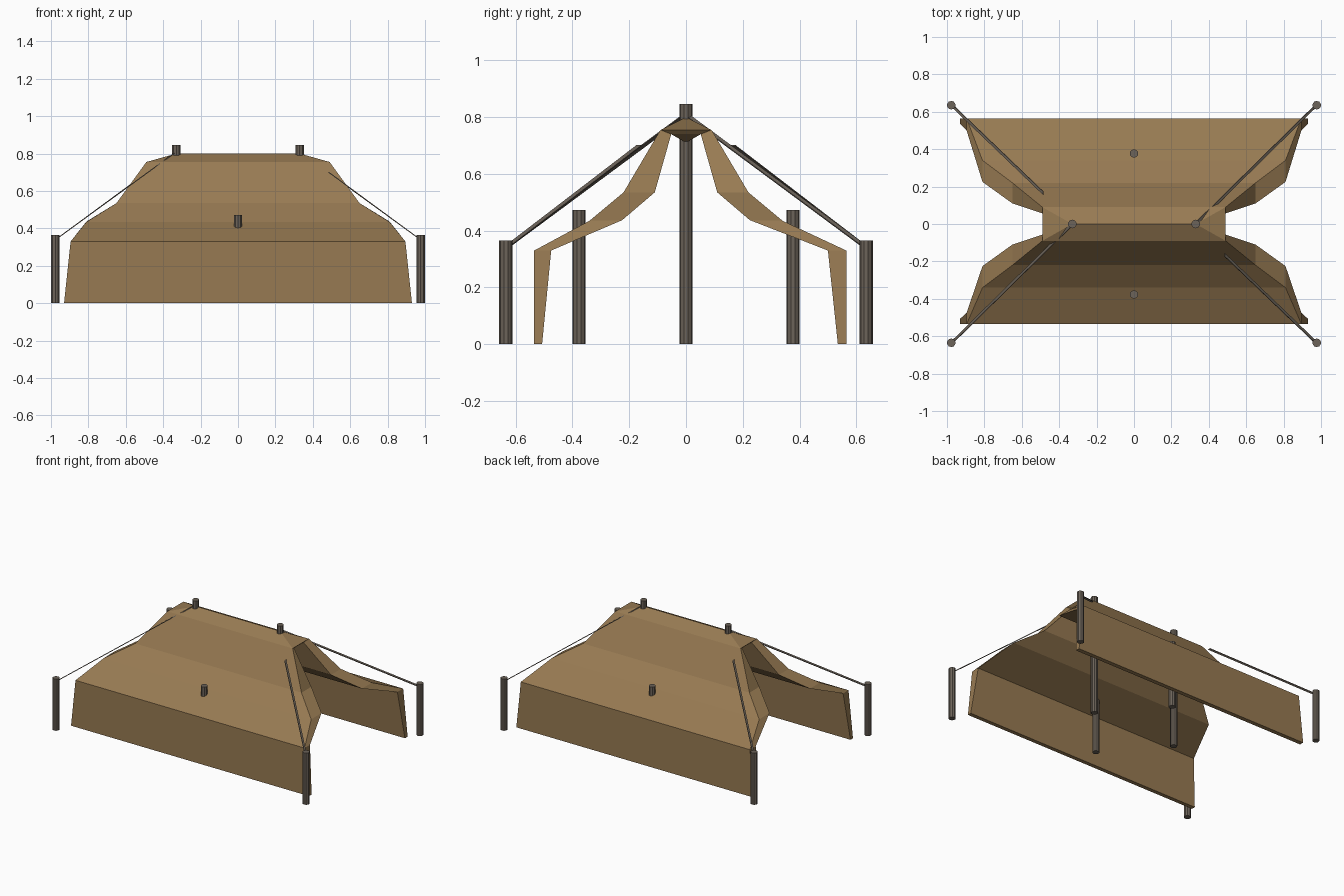
import bpy, bmesh
from mathutils import Vector

if "Cube" in bpy.data.objects:
    bpy.data.objects.remove(bpy.data.objects["Cube"])


def material(name, rgb):
    m = bpy.data.materials.new(name)
    m.diffuse_color = (*rgb, 1)
    m.use_nodes = True
    m.node_tree.nodes["Principled BSDF"].inputs["Base Color"].default_value = m.diffuse_color
    return m


CANVAS = material("tan canvas", (0.31, 0.195, 0.085))
WOOD = material("grey wood", (0.15, 0.125, 0.10))


def finish(name, bm, mat):
    bmesh.ops.recalc_face_normals(bm, faces=bm.faces)
    mesh = bpy.data.meshes.new(name)
    bm.to_mesh(mesh)
    bm.free()
    mesh.materials.append(mat)
    ob = bpy.data.objects.new(name, mesh)
    bpy.context.collection.objects.link(ob)
    return ob


# Canvas cross-section: (half length x, y, z) from the front hem over the ridge
front_out = [(.93, -.535, 0), (.895, -.535, .33), (.81, -.34, .435),
             (.65, -.22, .535), (.49, -.09, .755)]
front_in = [(.93, -.507, 0), (.895, -.475, .33), (.81, -.225, .437),
            (.65, -.11, .535), (.475, -.052, .74)]
back_out_y = [.565, .565, .34, .22, .09]
back_in_y = [.535, .50, .225, .11, .052]


def section(front, back_y, ridge):
    back = [(x, y, z) for (x, _, z), y in zip(front, back_y)]
    return front + [ridge] + back[::-1]


outer = section(front_out, back_out_y, (.33, 0, .80))
inner = section(front_in, back_in_y, (.33, 0, .71))

bm = bmesh.new()
ring = {(k, s): [bm.verts.new((s * x, y, z)) for x, y, z in pts]
        for k, pts in (("o", outer), ("i", inner)) for s in (-1, 1)}
n = len(outer)
top = n // 2
# Outside and inside skins
for k in "oi":
    a, b = ring[k, -1], ring[k, 1]
    for i in range(n - 1):
        bm.faces.new((a[i], b[i], b[i + 1], a[i + 1]))
# Cut ends, with small hips closing the ridge
for s in (-1, 1):
    o, i_ = ring["o", s], ring["i", s]
    for j in range(n - 1):
        if j not in (top - 1, top):
            bm.faces.new((o[j], o[j + 1], i_[j + 1], i_[j]))
    for r in (o, i_):
        bm.faces.new((r[top - 1], r[top], r[top + 1]))
    bm.faces.new((o[top - 1], o[top + 1], i_[top + 1], i_[top - 1]))
# Bottom hems
for j in (0, n - 1):
    bm.faces.new((ring["o", -1][j], ring["o", 1][j],
                  ring["i", 1][j], ring["i", -1][j]))
finish("tent_canvas", bm, CANVAS)


def pole(name, x, y, h):
    bm = bmesh.new()
    bmesh.ops.create_cone(bm, cap_ends=True, segments=10, radius1=.023,
                          radius2=.023, depth=h)
    bmesh.ops.translate(bm, verts=bm.verts, vec=(x, y, h / 2))
    finish(name, bm, WOOD)


def rope(name, a, b, width=.018, thick=.005):
    # Flat strap whose width runs along y
    a, b = Vector(a), Vector(b)
    w = Vector((0, width / 2, 0))
    t = (b - a).cross(w).normalized() * thick / 2
    bm = bmesh.new()
    ends = [[bm.verts.new(p + q) for q in (w + t, w - t, -w - t, -w + t)]
            for p in (a, b)]
    for j in range(4):
        k = (j + 1) % 4
        bm.faces.new((ends[0][j], ends[0][k], ends[1][k], ends[1][j]))
    for e in ends:
        bm.faces.new(e)
    finish(name, bm, WOOD)


# Ridge poles, side poles, corner posts and guy ropes
for sx, side in ((-1, "left"), (1, "right")):
    pole("ridge_pole_" + side, sx * .33, 0, .847)
    for sy, end in ((-1, "front"), (1, "back")):
        pole(f"corner_post_{end}_{side}", sx * .977, sy * .635, .365)
        # Two opposite ropes stop short of the ridge
        tip = (.33, 0, .81) if sx == sy else (.485, .165, .70)
        rope(f"guy_rope_{end}_{side}", (sx * .975, sy * .635, .34),
             (sx * tip[0], sy * tip[1], tip[2]))
for sy, end in ((-1, "front"), (1, "back")):
    pole("side_pole_" + end, 0, sy * .377, .472)
